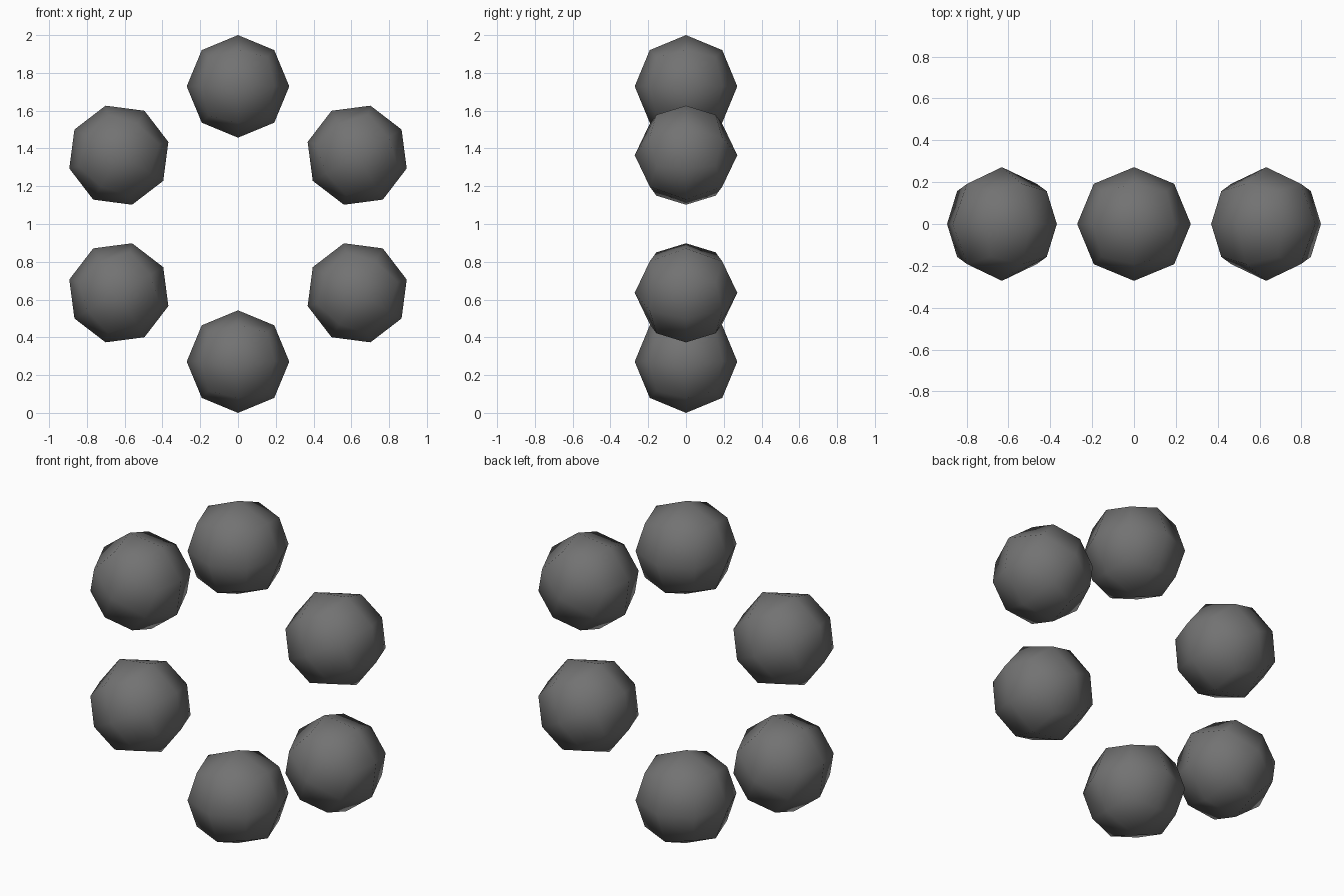
import bpy, bmesh, math
from mathutils import Matrix, Vector

if "Cube" in bpy.data.objects:
    bpy.data.objects.remove(bpy.data.objects["Cube"])

RING = 0.7285    # distance of each ball from the ring centre
BALL = 0.2715    # ball radius

grey = bpy.data.materials.new("dark grey")
grey.diffuse_color = (0.17, 0.17, 0.17, 1)
grey.use_nodes = True
grey.node_tree.nodes["Principled BSDF"].inputs["Base Color"].default_value = grey.diffuse_color


def ball_mesh():
    """Cube subdivided once, with every corner pushed out onto a sphere."""
    bm = bmesh.new()
    bmesh.ops.create_cube(bm, size=2)
    bmesh.ops.subdivide_edges(bm, edges=bm.edges[:], cuts=1, use_grid_fill=True)
    for v in bm.verts:
        v.co = v.co.normalized() * BALL
    for f in bm.faces:
        f.smooth = True
    bmesh.ops.recalc_face_normals(bm, faces=bm.faces[:])
    mesh = bpy.data.meshes.new("ball")
    bm.to_mesh(mesh)
    bm.free()
    mesh.materials.append(grey)
    return mesh


# Ring of six balls standing upright, each turned with the ring
mesh = ball_mesh()
for i in range(6):
    ball = bpy.data.objects.new(f"ball_{i + 1}", mesh)
    turn = Matrix.Rotation(math.radians(60 * i), 4, 'Y')
    ball.matrix_world = (Matrix.Translation(Vector((0, 0, 1))) @ turn
                         @ Matrix.Translation(Vector((0, 0, RING))))
    bpy.context.collection.objects.link(ball)
